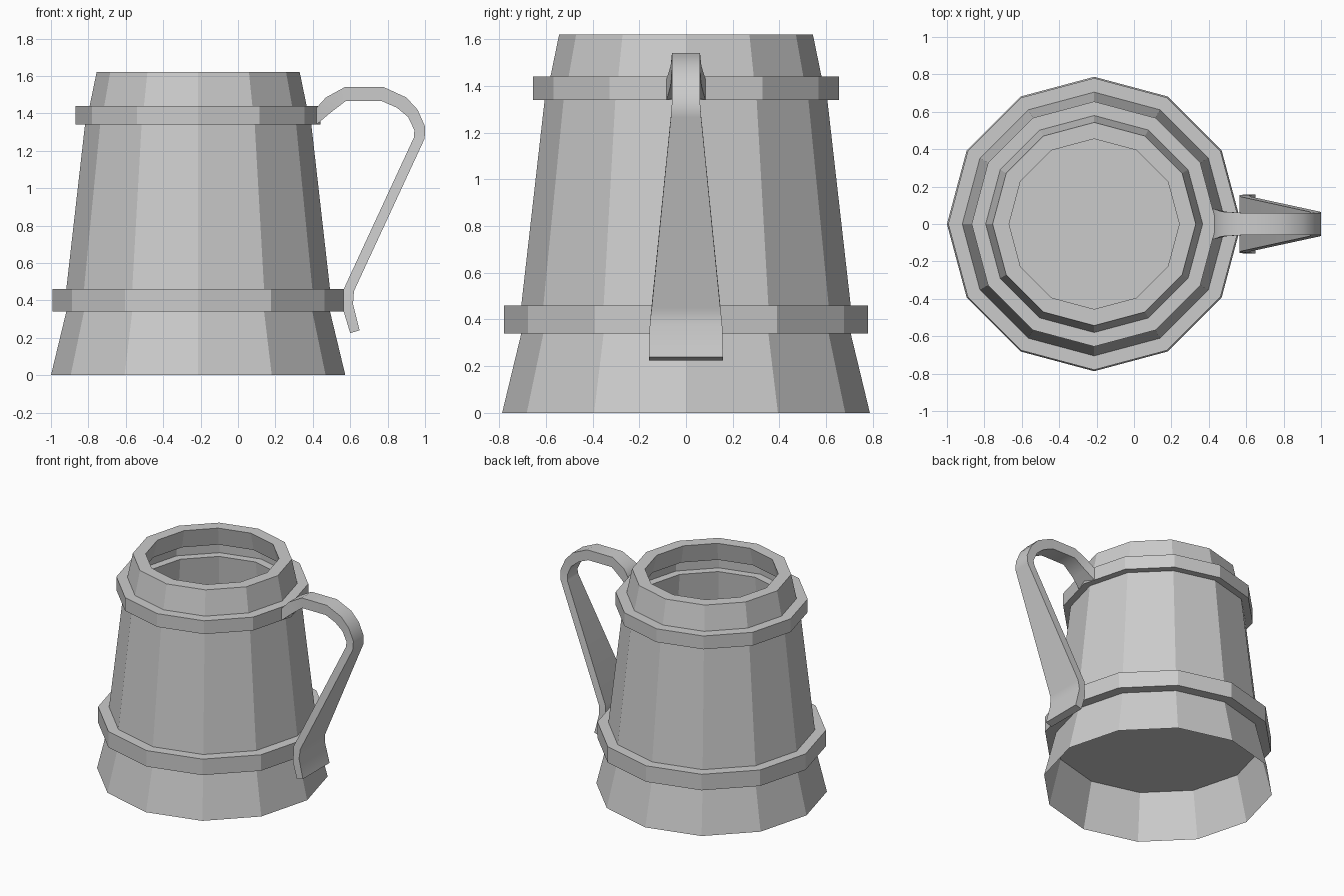
import bpy, bmesh
from math import cos, sin, pi

if "Cube" in bpy.data.objects:
    bpy.data.objects.remove(bpy.data.objects["Cube"])

CX, SIDES = -0.213, 12


def finish(name, bm):
    mesh = bpy.data.meshes.new(name)
    bm.to_mesh(mesh)
    bm.free()
    obj = bpy.data.objects.new(name, mesh)
    bpy.context.collection.objects.link(obj)
    return obj


def lathe(bm, profile, cap_last=False):
    """Spin a list of (radius, z) points into faceted rings."""
    rings = [[bm.verts.new((CX + r * cos(2 * pi * i / SIDES), r * sin(2 * pi * i / SIDES), z))
              for i in range(SIDES)] for r, z in profile]
    for a, b in zip(rings, rings[1:]):
        for i in range(SIDES):
            j = (i + 1) % SIDES
            bm.faces.new((a[i], a[j], b[j], b[i]))
    if cap_last:
        bm.faces.new(rings[-1])


# Tankard body: open skirt, two raised bands, rim, grooved inside wall and floor
body = bmesh.new()
lathe(body, [(0.787, 0), (0.705, 0.34), (0.78, 0.34), (0.78, 0.46), (0.705, 0.46),
             (0.605, 1.34), (0.655, 1.34), (0.655, 1.44), (0.58, 1.44), (0.543, 1.62),
             (0.455, 1.62), (0.49, 1.48), (0.57, 1.48), (0.575, 1.38), (0.515, 1.38),
             (0.63, 0.40)], cap_last=True)
finish("tankard_body", body)

# Underside of the floor, recessed inside the skirt
under = bmesh.new()
under.faces.new([under.verts.new((CX + 0.705 * cos(2 * pi * i / SIDES),
                                  -0.705 * sin(2 * pi * i / SIDES), 0.34))
                 for i in range(SIDES)])
finish("underside", under)

# Handle strap: outer x, z, inner x, z, half width
strap = [(0.42, 1.43, 0.42, 1.34, 0.083), (0.47, 1.485, 0.49, 1.40, 0.066),
         (0.57, 1.54, 0.575, 1.465, 0.06), (0.78, 1.54, 0.77, 1.465, 0.06),
         (0.90, 1.485, 0.85, 1.43, 0.06), (0.96, 1.42, 0.91, 1.38, 0.06),
         (1.0, 1.33, 0.943, 1.31, 0.06), (0.998, 1.265, 0.94, 1.27, 0.065),
         (0.62, 0.45, 0.565, 0.46, 0.147), (0.615, 0.38, 0.565, 0.34, 0.155),
         (0.65, 0.24, 0.60, 0.225, 0.158)]
handle = bmesh.new()
loops = [[handle.verts.new(p) for p in
          ((ox, -w, oz), (ox, w, oz), (ix, w, iz), (ix, -w, iz))]
         for ox, oz, ix, iz, w in strap]
for a, b in zip(loops, loops[1:]):
    for i in range(4):
        j = (i + 1) % 4
        handle.faces.new((a[i], b[i], b[j], a[j]))
handle.faces.new(loops[0])
handle.faces.new(loops[-1][::-1])
bmesh.ops.recalc_face_normals(handle, faces=handle.faces)
obj = finish("handle", handle)
bpy.context.view_layer.objects.active = obj
obj.select_set(True)
bpy.ops.object.shade_smooth_by_angle(angle=pi / 4)
